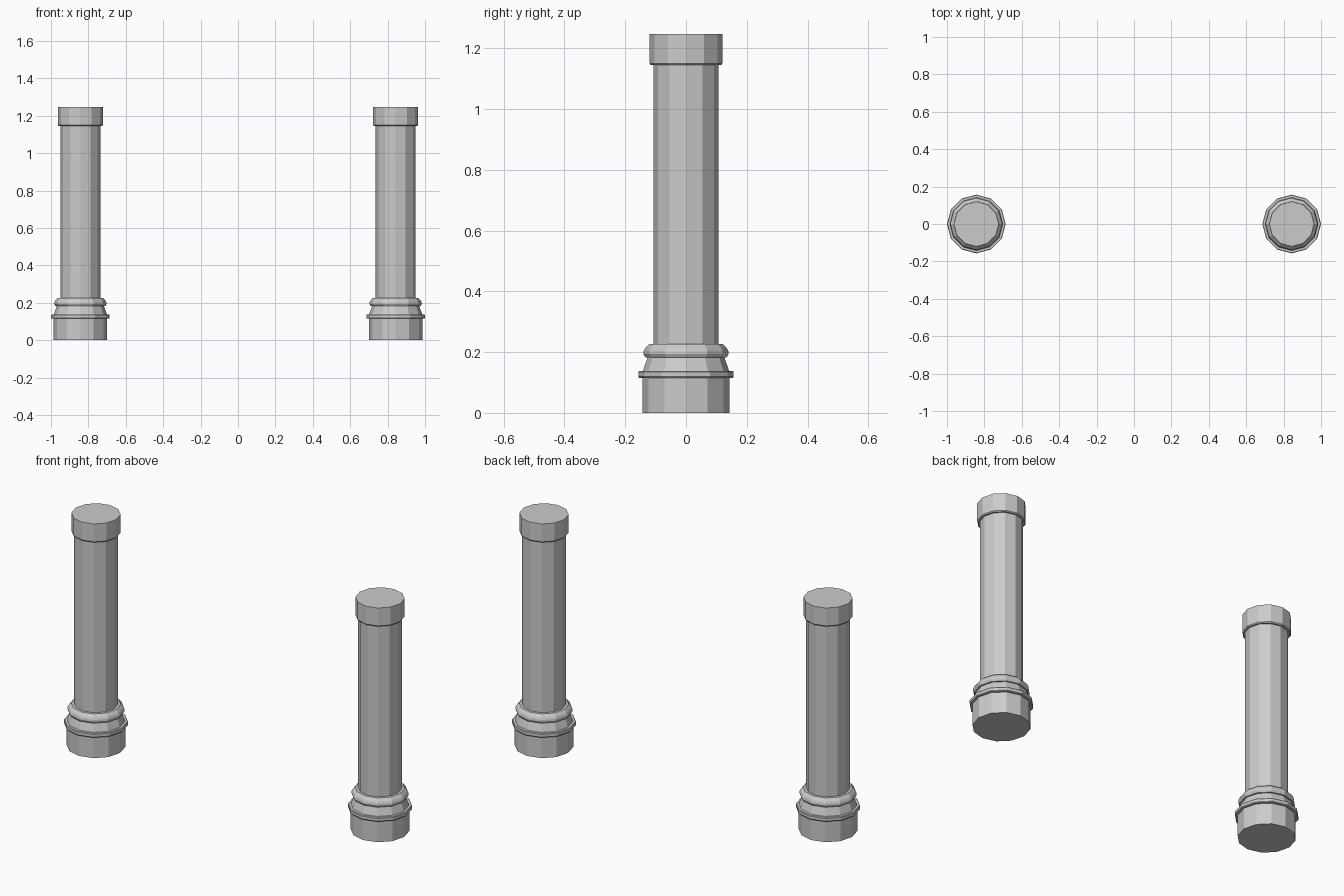
import bpy, bmesh, math

if "Cube" in bpy.data.objects:
    bpy.data.objects.remove(bpy.data.objects["Cube"])

SIDES = 12
OFFSET = 0.843


def lathe(name, profile, x):
    """Turn a (radius, z) profile into a closed, flat-shaded 12-sided solid."""
    bm = bmesh.new()
    rings = []
    for r, z in profile:
        angles = [2 * math.pi * i / SIDES for i in range(SIDES)]
        rings.append([bm.verts.new((r * math.cos(a), r * math.sin(a), z)) for a in angles])
    for low, high in zip(rings, rings[1:]):
        for i in range(SIDES):
            j = (i + 1) % SIDES
            bm.faces.new((low[i], low[j], high[j], high[i]))
    bm.faces.new(rings[0][::-1])
    bm.faces.new(rings[-1])
    mesh = bpy.data.meshes.new(name)
    bm.to_mesh(mesh)
    bm.free()
    obj = bpy.data.objects.new(name, mesh)
    obj.location.x = x
    bpy.context.collection.objects.link(obj)
    return obj


# Plinth, projecting ring, tapered neck and chamfered collar
BASE = [(0.143, 0), (0.143, 0.115), (0.154, 0.115), (0.157, 0.119), (0.157, 0.134),
        (0.154, 0.138), (0.142, 0.138), (0.126, 0.183), (0.134, 0.183),
        (0.140, 0.194), (0.139, 0.203), (0.134, 0.213), (0.121, 0.227), (0.107, 0.227)]
# Straight shaft
SHAFT = [(0.107, 0.227), (0.107, 1.145)]
# Cap with a small bevel on its lower edge
CAP = [(0.107, 1.145), (0.116, 1.145), (0.120, 1.150), (0.120, 1.246)]

for side, x in (("left", -OFFSET), ("right", OFFSET)):
    lathe(side + "_column_base", BASE, x)
    lathe(side + "_column_shaft", SHAFT, x)
    lathe(side + "_column_cap", CAP, x)
